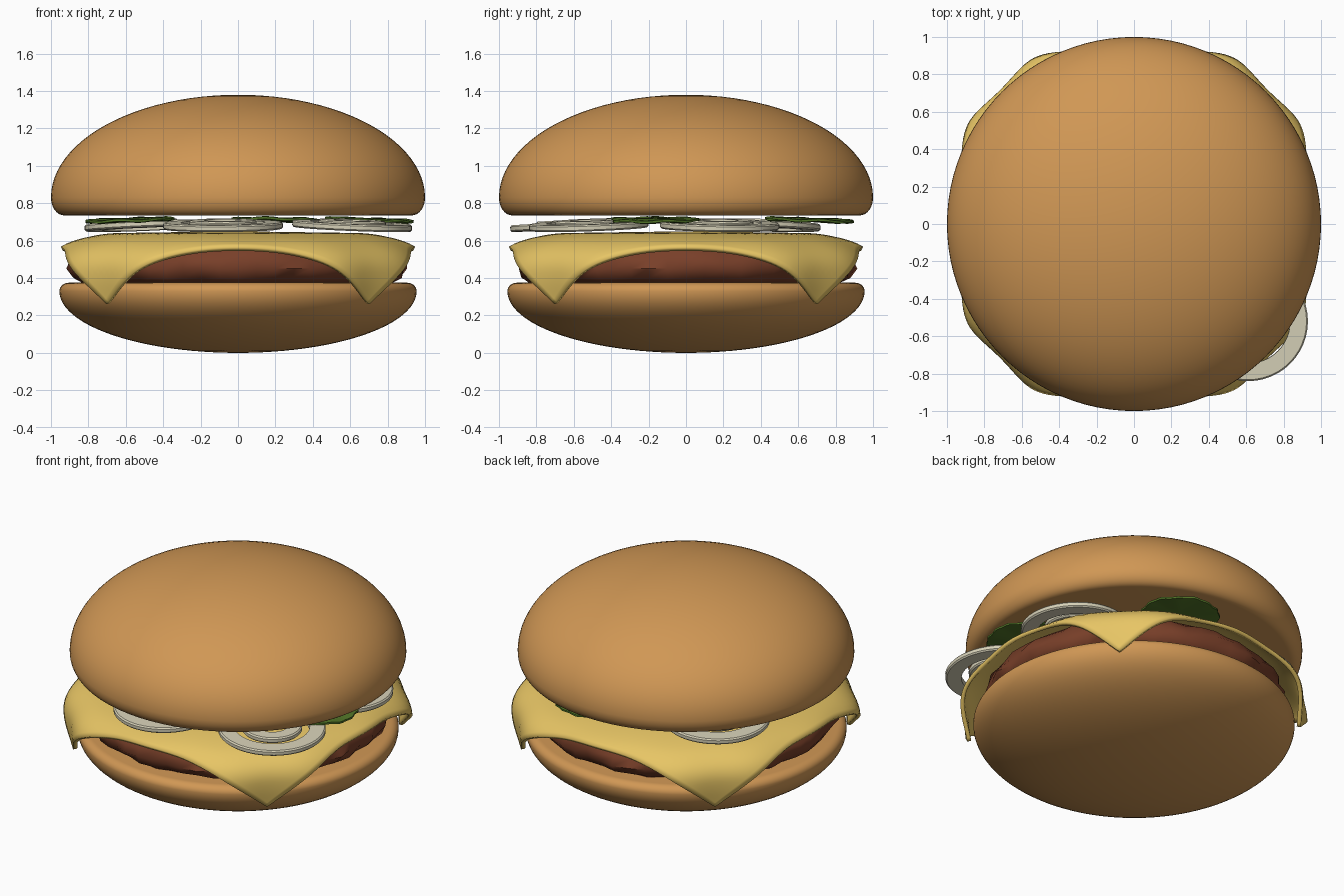
import bpy, bmesh, math, random
from mathutils import Euler, Vector

if "Cube" in bpy.data.objects:
    bpy.data.objects.remove(bpy.data.objects["Cube"])

random.seed(4)


def material(name, rgb):
    m = bpy.data.materials.new(name)
    m.diffuse_color = (*rgb, 1)
    m.use_nodes = True
    m.node_tree.nodes["Principled BSDF"].inputs["Base Color"].default_value = m.diffuse_color
    return m


BUN = material("bun", (0.63, 0.31, 0.09))
MEAT = material("meat", (0.19, 0.05, 0.022))
CHEESE = material("cheese", (0.80, 0.56, 0.13))
ONION = material("onion", (0.68, 0.64, 0.48))
PICKLE = material("pickle", (0.08, 0.17, 0.02))


def finish(bm, name, mat, angle=40):
    mesh = bpy.data.meshes.new(name)
    bm.to_mesh(mesh)
    bm.free()
    obj = bpy.data.objects.new(name, mesh)
    bpy.context.collection.objects.link(obj)
    mesh.materials.append(mat)
    bpy.ops.object.select_all(action='DESELECT')
    obj.select_set(True)
    bpy.context.view_layer.objects.active = obj
    bpy.ops.object.shade_smooth_by_angle(angle=math.radians(angle))
    return obj


def lathe(bm, profile, steps=64, closed=False):
    """Spin (radius, z) points about the z axis."""
    vs = [bm.verts.new((r, 0, z)) for r, z in profile]
    pairs = list(zip(vs, vs[1:] + vs[:1])) if closed else list(zip(vs, vs[1:]))
    edges = [bm.edges.new(p) for p in pairs]
    bmesh.ops.spin(bm, geom=vs + edges, axis=(0, 0, 1), cent=(0, 0, 0),
                   angle=math.tau, steps=steps)
    bmesh.ops.remove_doubles(bm, verts=bm.verts, dist=1e-4)
    bmesh.ops.recalc_face_normals(bm, faces=bm.faces)


def arc(cx, cz, rx, rz, a0, a1, n):
    """Points on an ellipse arc, angles in degrees."""
    angles = [math.radians(a0 + (a1 - a0) * i / n) for i in range(n + 1)]
    return [(max(0, cx + rx * math.cos(a)), cz + rz * math.sin(a)) for a in angles]


# Buns: a dome and a shallow bowl, each with a rounded rim and flat cut face
bm = bmesh.new()
lathe(bm, [(0, 0.735)] + arc(0.93, 0.83, 0.07, 0.095, -90, -10, 7)
      + arc(0, 0.83, 1.0, 0.55, 0, 90, 24), 96)
finish(bm, "top_bun", BUN, 60)

bm = bmesh.new()
lathe(bm, arc(0, 0.33, 0.955, 0.33, -90, 0, 24)
      + arc(0.905, 0.33, 0.05, 0.045, 12, 90, 6) + [(0, 0.375)], 96)
finish(bm, "bottom_bun", BUN, 60)

# Patty: disc with lumpy sides
bm = bmesh.new()
lathe(bm, [(0, 0.372), (0.82, 0.372), (0.87, 0.40), (0.90, 0.45), (0.89, 0.50),
           (0.86, 0.55), (0.79, 0.595), (0, 0.60)], 56)
for v in bm.verts:
    r = math.hypot(v.co.x, v.co.y)
    if r > 0.81:
        a = math.atan2(v.co.y, v.co.x)
        k = 1 + 0.012 * math.sin(13 * a + 25 * v.co.z) + random.uniform(-0.014, 0.014)
        v.co.x *= k
        v.co.y *= k
finish(bm, "patty", MEAT, 50)

# Cheese: square sheet draped over the patty, corners hanging down
DRAPE = [(0, 0, 0.65), (0.70, 0.70, 0.64), (0.85, 0.85, 0.61), (0.95, 0.94, 0.575),
         (1.06, 1.02, 0.50), (1.16, 1.03, 0.40), (1.45, 1.0, 0.12)]


def drape(d):
    for p, q in zip(DRAPE, DRAPE[1:]):
        if d <= q[0]:
            break
    t = (d - p[0]) / (q[0] - p[0])
    return Vector((p[1] + (q[1] - p[1]) * t, p[2] + (q[2] - p[2]) * t))


bm = bmesh.new()
bmesh.ops.create_grid(bm, x_segments=56, y_segments=56, size=1)
for v in bm.verts:
    x, y = v.co.x, v.co.y
    d = math.hypot(x, y) * 0.955 * (1 - 0.035 * abs(x * y) ** 6)
    a = math.atan2(y, x)
    r, z = sum((drape(max(0, d + h)) for h in (-0.05, -0.025, 0, 0.025, 0.05)),
               Vector((0, 0))) / 5
    r += 0.012 * math.cos(12 * a) * max(0, d - 0.8) / 0.3
    v.co = (r * math.cos(a), r * math.sin(a), z)
cheese = finish(bm, "cheese_slice", CHEESE, 60)
mod = cheese.modifiers.new("thickness", 'SOLIDIFY')
mod.thickness = 0.025
mod.offset = -1


def place(obj, x, y, z, tilt):
    """Set a topping down, leaning outwards from the middle."""
    a = math.atan2(y, x)
    obj.location = (x, y, z)
    axis = Vector((-math.sin(a), math.cos(a), 0))
    obj.rotation_mode = 'AXIS_ANGLE'
    obj.rotation_axis_angle = (math.radians(tilt), *axis)


# Onion slices: two nested rings each
for i, (x, y) in enumerate([(0.61, -0.52), (-0.08, -0.62), (0.61, 0.18), (-0.50, 0.40)]):
    bm = bmesh.new()
    for r0, r1, lift in ((0.225, 0.32, 0), (0.10, 0.18, 0.012)):
        z0, z1 = lift - 0.018, lift + 0.018
        lathe(bm, [(r0, z0), (r1 - 0.008, z0), (r1, z0 + 0.008), (r1, z1 - 0.008),
                   (r1 - 0.008, z1), (r0, z1)], 48, True)
    place(finish(bm, f"onion_slice_{i + 1}", ONION), x, y, 0.68, 3)

# Pickle slices: thin discs with a crinkled rim
for i, (x, y) in enumerate([(0.20, 0.66), (0.70, -0.16), (-0.58, -0.22)]):
    bm = bmesh.new()
    lathe(bm, [(0, -0.01), (0.21, -0.01), (0.235, -0.006), (0.235, 0.006),
               (0.21, 0.01), (0, 0.01)], 60)
    for v in bm.verts:
        if v.co.xy.length > 0.15:
            a = math.atan2(v.co.y, v.co.x)
            v.co.xy *= 1 + 0.02 * math.cos(15 * a)
            v.co.z += 0.004 * math.sin(6 * a)
    place(finish(bm, f"pickle_slice_{i + 1}", PICKLE), x, y, 0.71, 2)
